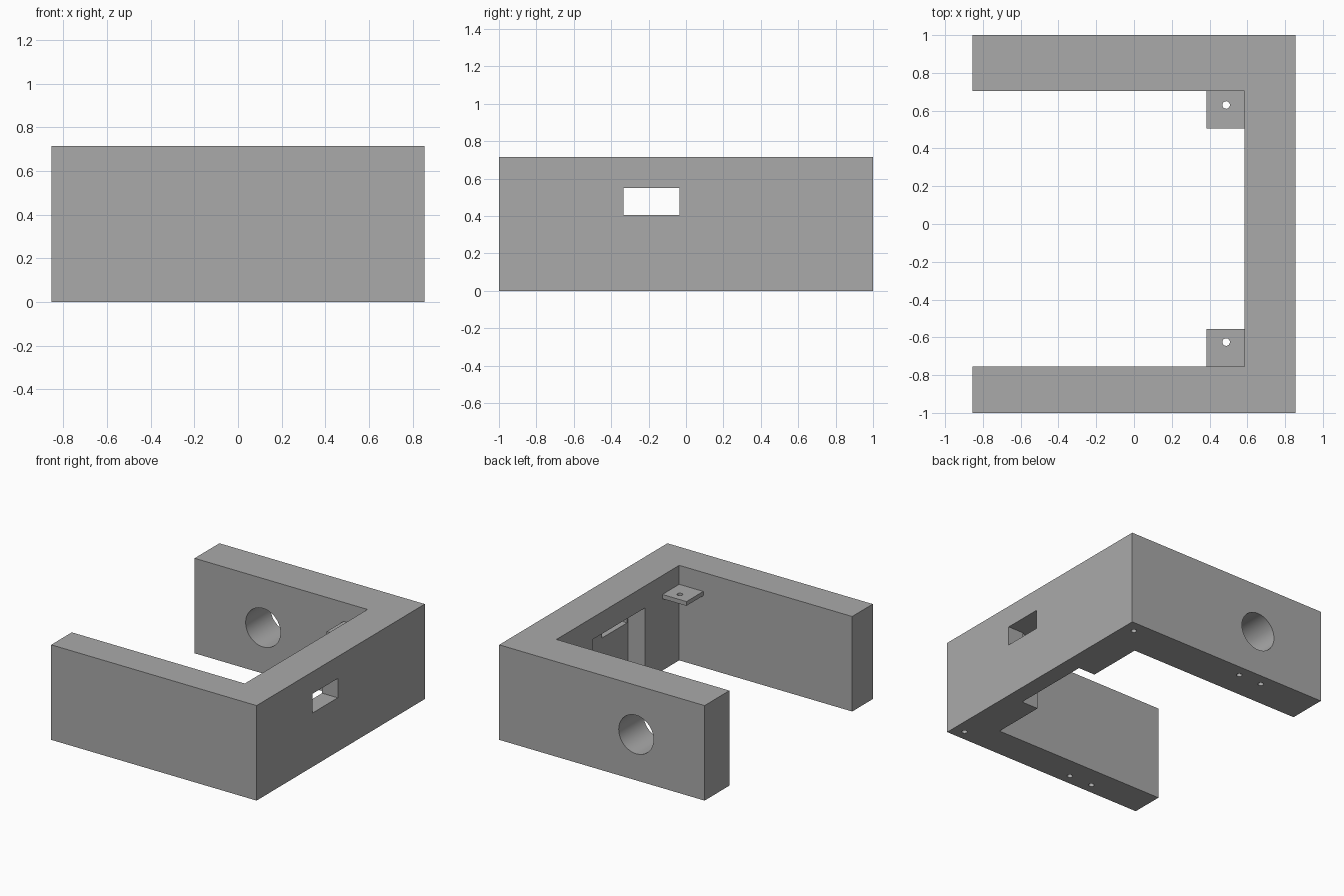
import bpy
from mathutils import Matrix

cube = bpy.data.objects.get("Cube")
if cube:
    bpy.data.objects.remove(cube, do_unlink=True)

grey = bpy.data.materials.new("plain grey")
grey.use_nodes = True
colour = (0.4, 0.4, 0.4, 1)
grey.diffuse_color = colour
grey.node_tree.nodes["Principled BSDF"].inputs["Base Color"].default_value = colour

HEIGHT = 0.715
HALF_X = 0.855
INNER_X = 0.585
BACK_Y, FRONT_Y = 0.705, -0.755


def box(name, x, y, z):
    """Box spanning the given (low, high) ranges."""
    bpy.ops.mesh.primitive_cube_add(size=1)
    ob = bpy.context.object
    ob.name = name
    spans = (x, y, z)
    centre = Matrix.Translation([(a + b) / 2 for a, b in spans])
    ob.data.transform(centre @ Matrix.Diagonal([b - a for a, b in spans] + [1]))
    ob.data.materials.append(grey)
    return ob


def rod(name, centre, radius, depth, sides=24, along_y=False):
    bpy.ops.mesh.primitive_cylinder_add(vertices=sides, radius=radius, depth=depth)
    ob = bpy.context.object
    ob.name = name
    turn = Matrix.Rotation(1.570796, 4, "X") if along_y else Matrix()
    ob.data.transform(Matrix.Translation(centre) @ turn)
    ob.data.materials.append(grey)
    return ob


def cut(target, cutters):
    """Subtract the cutters, then remove them."""
    for cutter in cutters:
        cutter.hide_render = True
        mod = target.modifiers.new("cut", "BOOLEAN")
        mod.operation = "DIFFERENCE"
        mod.solver = "EXACT"
        mod.object = cutter
        bpy.context.view_layer.objects.active = target
        bpy.ops.object.modifier_apply(modifier=mod.name)
        bpy.data.objects.remove(cutter, do_unlink=True)


def smooth(ob):
    bpy.ops.object.select_all(action="DESELECT")
    ob.select_set(True)
    bpy.context.view_layer.objects.active = ob
    bpy.ops.object.shade_smooth_by_angle(angle=0.6)


# U-shaped frame, open towards -x
frame = box("frame", (-HALF_X, HALF_X), (-1, 1), (0, HEIGHT))
cutters = [
    box("inner_space", (-1, INNER_X), (FRONT_Y, BACK_Y), (-0.1, 1)),
    # pocket inside the side wall, open at the bottom, and the slot through it
    box("pocket", (0.5, 0.725), (-0.345, 0.27), (-0.1, 0.55)),
    box("slot", (0.65, 1), (-0.335, -0.035), (0.405, 0.55)),
    # round opening in the back wall
    rod("round_opening", (-0.285, 0.85, 0.345), 0.145, 0.6, 64, True),
]
# screw holes in the underside
for y in (0.91, -0.92):
    for x in (0.765, -0.19, -0.385):
        cutters.append(rod("screw_hole", (x, y, 0), 0.02, 0.4))
cut(frame, cutters)
smooth(frame)

# Drilled mounting tabs in the two inner corners
for name, low, hole_y in (("back_tab", BACK_Y - 0.2, 0.63),
                          ("front_tab", FRONT_Y, -0.625)):
    tab = box(name, (0.385, INNER_X), (low, low + 0.2), (0.54, 0.572))
    cut(tab, [rod("tab_hole", (0.488, hole_y, 0.55), 0.02, 0.3)])
    smooth(tab)
